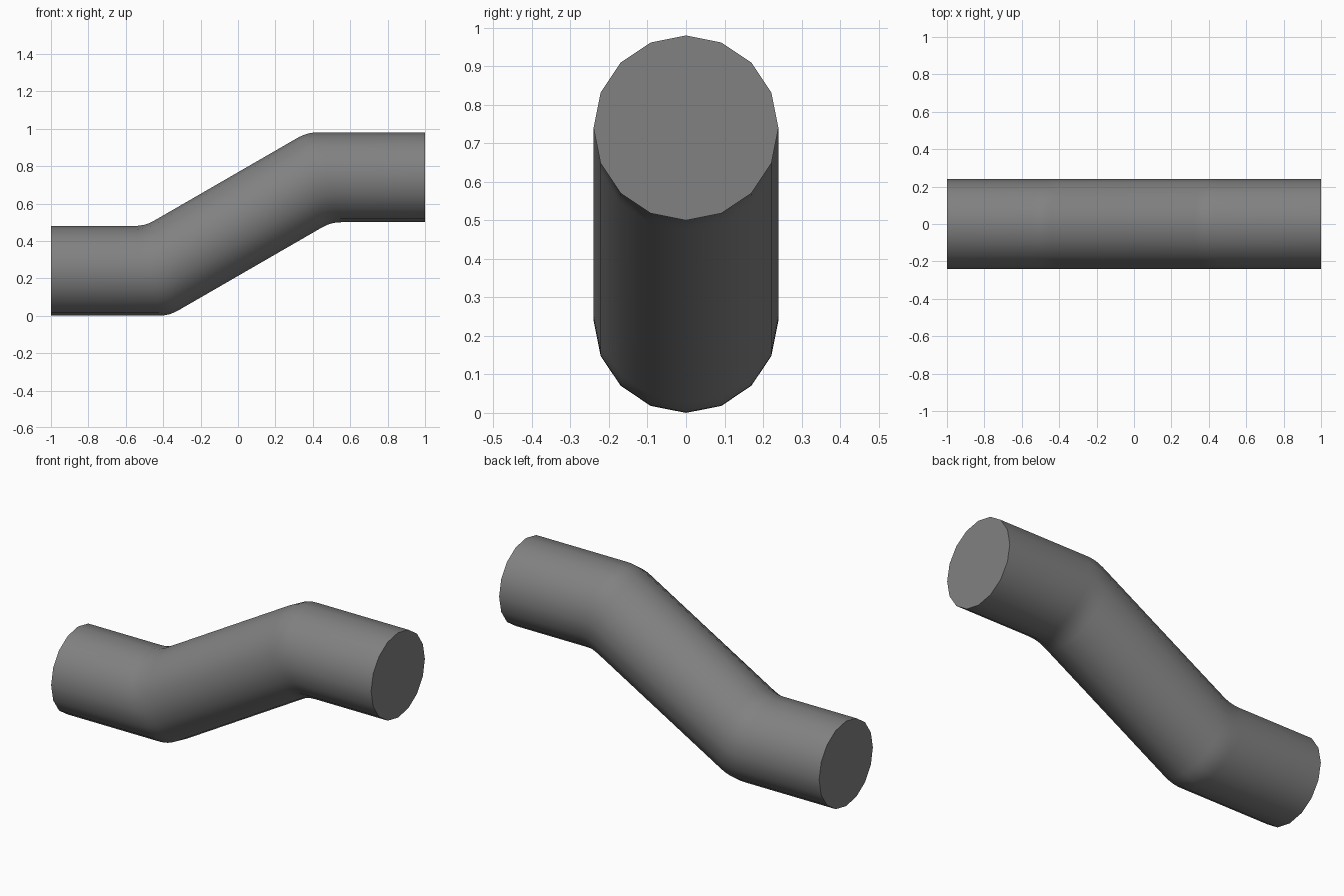
import bpy
import bmesh
import math
from mathutils import Vector

cube = bpy.data.objects.get("Cube")
if cube:
    bpy.data.objects.remove(cube, do_unlink=True)

RADIUS = 0.24
SIDES = 16
RISE = 0.5             # height between the two level runs
BEND = math.radians(30)
ROUND = 0.055          # length of wall taken up each side of a mitre
STEPS = 4

grey = bpy.data.materials.new("pipe grey")
grey.use_nodes = True
colour = (0.22, 0.22, 0.22, 1)
grey.diffuse_color = colour
grey.node_tree.nodes["Principled BSDF"].inputs["Base Color"].default_value = colour


def wall_line(angle):
    """Points along one lengthwise edge of the pipe, with rounded mitres."""
    y, up = RADIUS * math.sin(angle), RADIUS * math.cos(angle)
    half = RISE / 2 / math.tan(BEND)
    shift = up * math.tan(BEND / 2)
    low, high = RADIUS + up, RADIUS + RISE + up
    start, end = Vector((-1, y, low)), Vector((1, y, high))
    lower = Vector((-half - shift, y, low))
    upper = Vector((half - shift, y, high))
    line = [start]
    for before, corner, after in ((start, lower, upper), (lower, upper, end)):
        a = corner + (before - corner).normalized() * ROUND
        b = corner + (after - corner).normalized() * ROUND
        for i in range(STEPS + 1):
            t = i / STEPS
            line.append(a.lerp(corner, t).lerp(corner.lerp(b, t), t))
    return line + [end]


# Pipe wall and flat end caps
bm = bmesh.new()
lines = [[bm.verts.new(p) for p in wall_line(math.tau * i / SIDES)]
         for i in range(SIDES)]
for i, line in enumerate(lines):
    following = lines[(i + 1) % SIDES]
    for j in range(len(line) - 1):
        bm.faces.new((line[j], line[j + 1], following[j + 1], following[j]))
for index in (0, -1):
    bm.faces.new([line[index] for line in lines])
bmesh.ops.recalc_face_normals(bm, faces=bm.faces)

mesh = bpy.data.meshes.new("offset_pipe")
bm.to_mesh(mesh)
bm.free()
mesh.materials.append(grey)
pipe = bpy.data.objects.new("offset_pipe", mesh)
bpy.context.collection.objects.link(pipe)

# Smooth wall, crisp ends
bpy.ops.object.select_all(action="DESELECT")
pipe.select_set(True)
bpy.context.view_layer.objects.active = pipe
bpy.ops.object.shade_smooth_by_angle(angle=math.radians(35))
